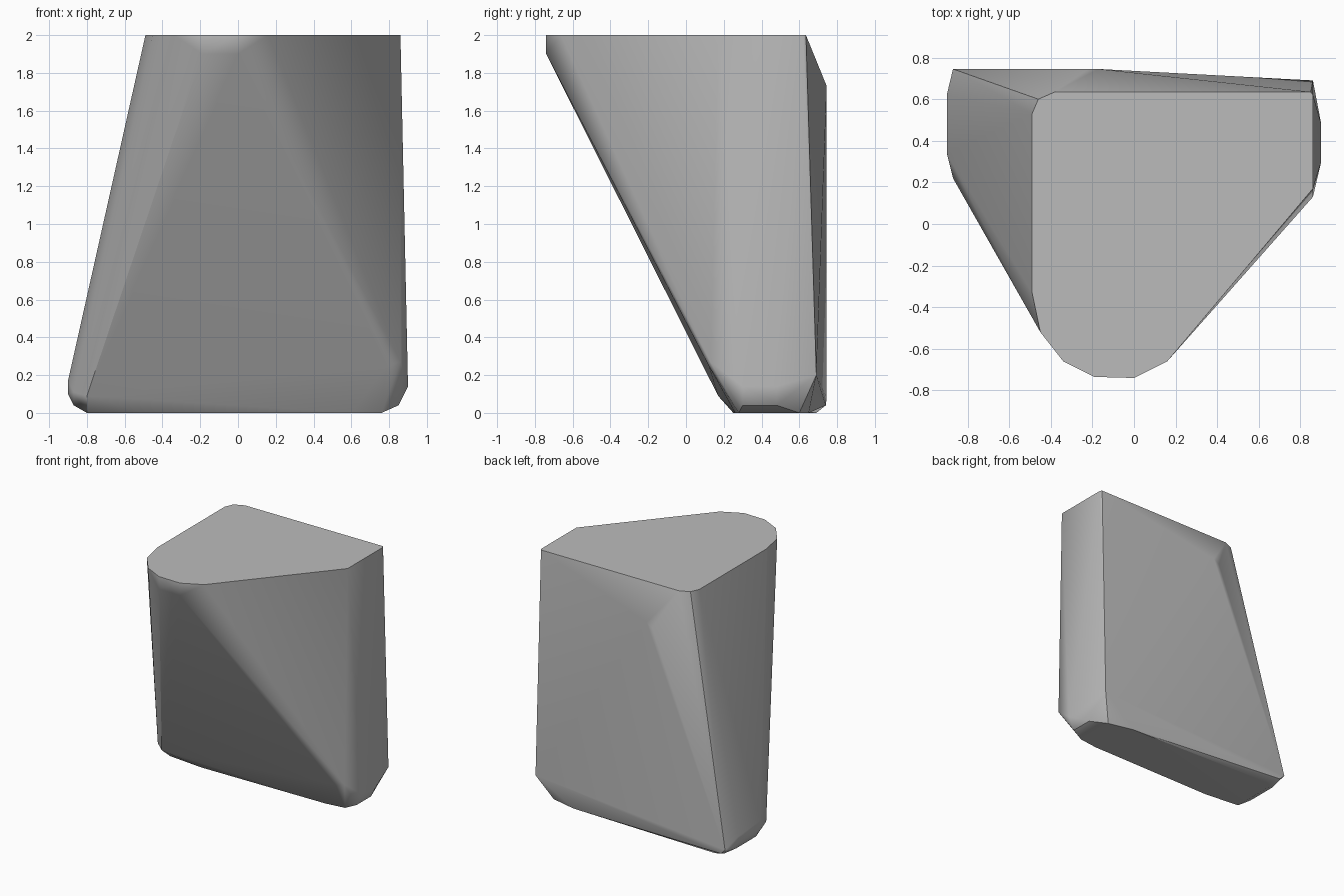
import bpy
import bmesh
import math

default_cube = bpy.data.objects.get("Cube")
if default_cube:
    bpy.data.objects.remove(default_cube, do_unlink=True)


def make_material(name, color):
    material = bpy.data.materials.new(name)
    material.use_nodes = True
    material.diffuse_color = color
    material.node_tree.nodes["Principled BSDF"].inputs["Base Color"].default_value = color
    return material


def make_hull(name, points, material):
    """Wrap a convex stone around a few corner points."""
    bm = bmesh.new()
    for point in points:
        bm.verts.new(point)
    result = bmesh.ops.convex_hull(bm, input=bm.verts[:])
    inside = {g for g in result["geom_interior"] + result["geom_unused"]
              if isinstance(g, bmesh.types.BMVert)}
    bmesh.ops.delete(bm, geom=list(inside), context="VERTS")
    bmesh.ops.dissolve_limit(bm, angle_limit=math.radians(0.5),
                             verts=bm.verts[:], edges=bm.edges[:])
    bmesh.ops.recalc_face_normals(bm, faces=bm.faces[:])
    mesh = bpy.data.meshes.new(name)
    bm.to_mesh(mesh)
    bm.free()
    mesh.materials.append(material)
    obj = bpy.data.objects.new(name, mesh)
    bpy.context.collection.objects.link(obj)
    return obj


# Flat top, rounded at the front and the right back corner
top = [(-.49, .53), (-.46, .6), (-.38, .635), (.85, .635), (.86, .62), (.86, .17),
       (.16, -.66), (0, -.74), (-.19, -.735), (-.34, -.66), (-.45, -.52), (-.49, -.33)]
corners = [(x, y, 2) for x, y in top]

# Short vertical lip under the front of the top
corners += [(0, -.74, 1.9), (-.19, -.735, 1.9)]

# Peak of the back face
corners += [(-.17, .745, 1.73), (-.22, .745, 1.7)]

# Wide end of the foot
corners += [(.9, .3, .14), (.9, .48, .14), (.86, .13, .27), (.79, .12, .25), (.86, .69, .2),
            (.85, .3, .04), (.85, .48, .04)]

# Narrow end of the foot
corners += [(-.9, .34, .17), (-.9, .62, .15), (-.9, .36, .1), (-.9, .6, .1), (-.87, .22, .11),
            (-.8, .17, .09), (-.87, .745, .08), (-.83, .74, .04), (-.87, .35, .04), (-.87, .6, .04)]

# Flat underside
underside = [(-.8, .28), (-.8, .66), (-.74, .69), (.55, .65), (.76, .6), (.76, .28), (.6, .26), (-.5, .25)]
corners += [(x, y, 0) for x, y in underside]

stone = make_hull("stone", corners, make_material("stone grey", (.5, .5, .5, 1)))

# Soft rounded edges, crisp rims
bpy.context.view_layer.objects.active = stone
stone.select_set(True)
bpy.ops.object.shade_smooth_by_angle(angle=math.radians(30))
weighted = stone.modifiers.new("Weighted normals", "WEIGHTED_NORMAL")
weighted.keep_sharp = True
